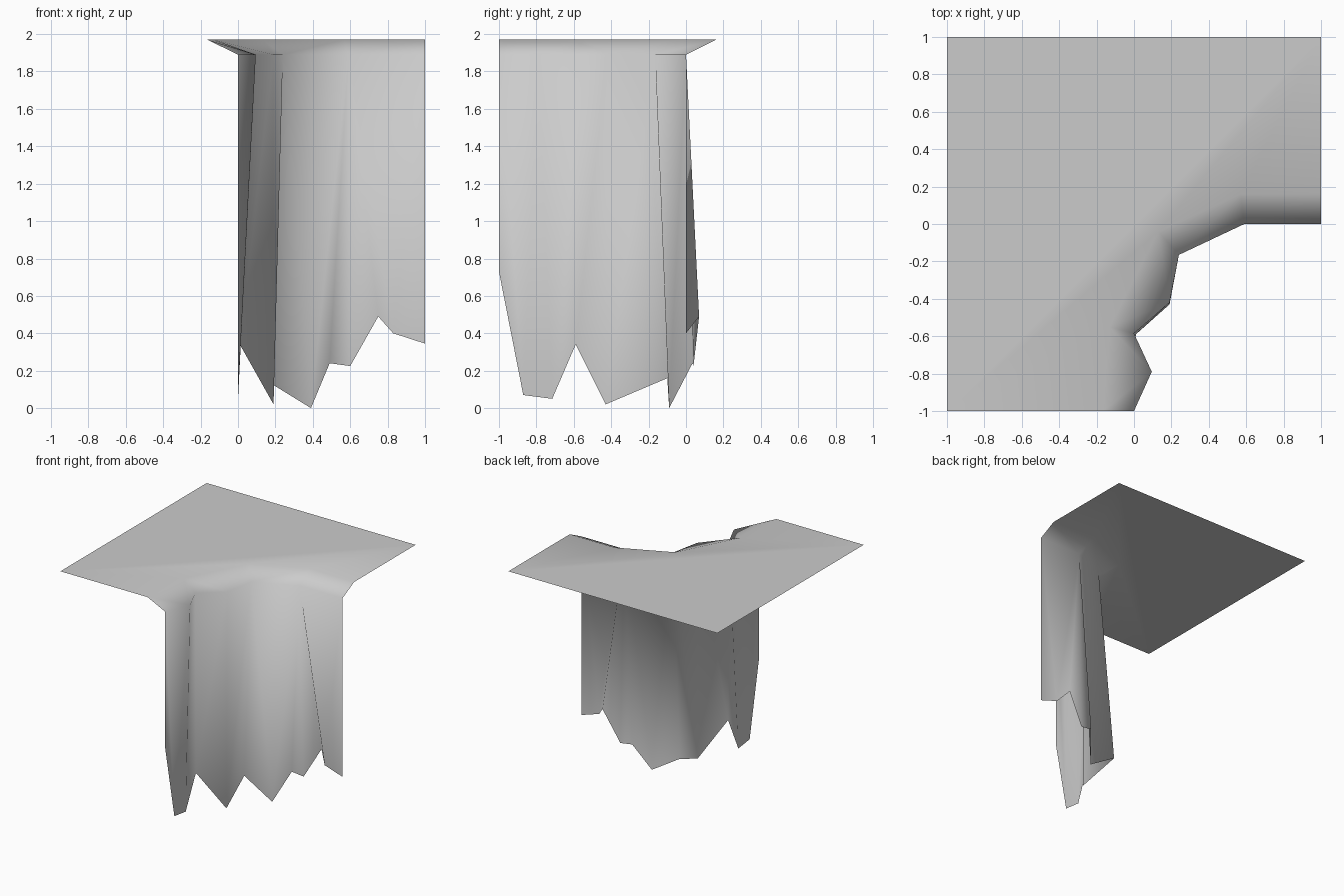
import bpy
import bmesh

cube = bpy.data.objects.get("Cube")
if cube:
    bpy.data.objects.remove(cube, do_unlink=True)

TOP, RIM = 1.97, 1.89

# Plan of the plateau edge, the rim below it, and the ragged foot of the wall
inner = [(-.165, -1), (-.13, -.55), (.13, -.04), (.57, .16), (1, .16)]
rim = [(0, -1), (.095, -.79), (0, -.585), (.19, -.42), (.24, -.165), (.59, 0), (1, 0)]
foot = [(0, -1, .73), (0, -.87, .07), (0, -.715, .05), (.01, -.59, .34),
        (.19, -.43, .02), (.13, -.1, .16), (.39, -.09, 0), (.49, .035, .24),
        (.6, .04, .225), (.75, .07, .49), (.83, 0, .4), (1, 0, .345)]
corners = [(1, 1), (-1, 1), (-1, -1)]

bm = bmesh.new()


def row(points, z):
    return [bm.verts.new((x, y, z)) for x, y in points]


def fan_strip(lower, upper, ends):
    """Join two rows; ends[i] is the last lower point fanned from upper[i]."""
    j = 0
    for i, end in enumerate(ends):
        if i:
            bm.faces.new((lower[j], upper[i], upper[i - 1]))
        while j < end:
            bm.faces.new((lower[j], lower[j + 1], upper[i]))
            j += 1


inner_row = row(inner, TOP)
rim_row = row(rim, RIM)
foot_row = [bm.verts.new(p) for p in foot]

# Flat plateau, sloping lip and folded wall share one smooth skin
bm.faces.new(inner_row + row(corners, TOP))
fan_strip(rim_row, inner_row, [1, 3, 4, 5, 6])
fan_strip(foot_row, rim_row, [1, 2, 3, 4, 6, 10, 11])

for face in bm.faces:
    face.smooth = True

mesh = bpy.data.meshes.new("cliff_corner")
bm.to_mesh(mesh)
bm.free()
cliff = bpy.data.objects.new("cliff_corner", mesh)
bpy.context.collection.objects.link(cliff)

# Plain stone colour
stone = bpy.data.materials.new("pale_grey_stone")
stone.use_nodes = True
colour = (.6, .6, .6, 1)
stone.diffuse_color = colour
stone.node_tree.nodes["Principled BSDF"].inputs["Base Color"].default_value = colour
mesh.materials.append(stone)
